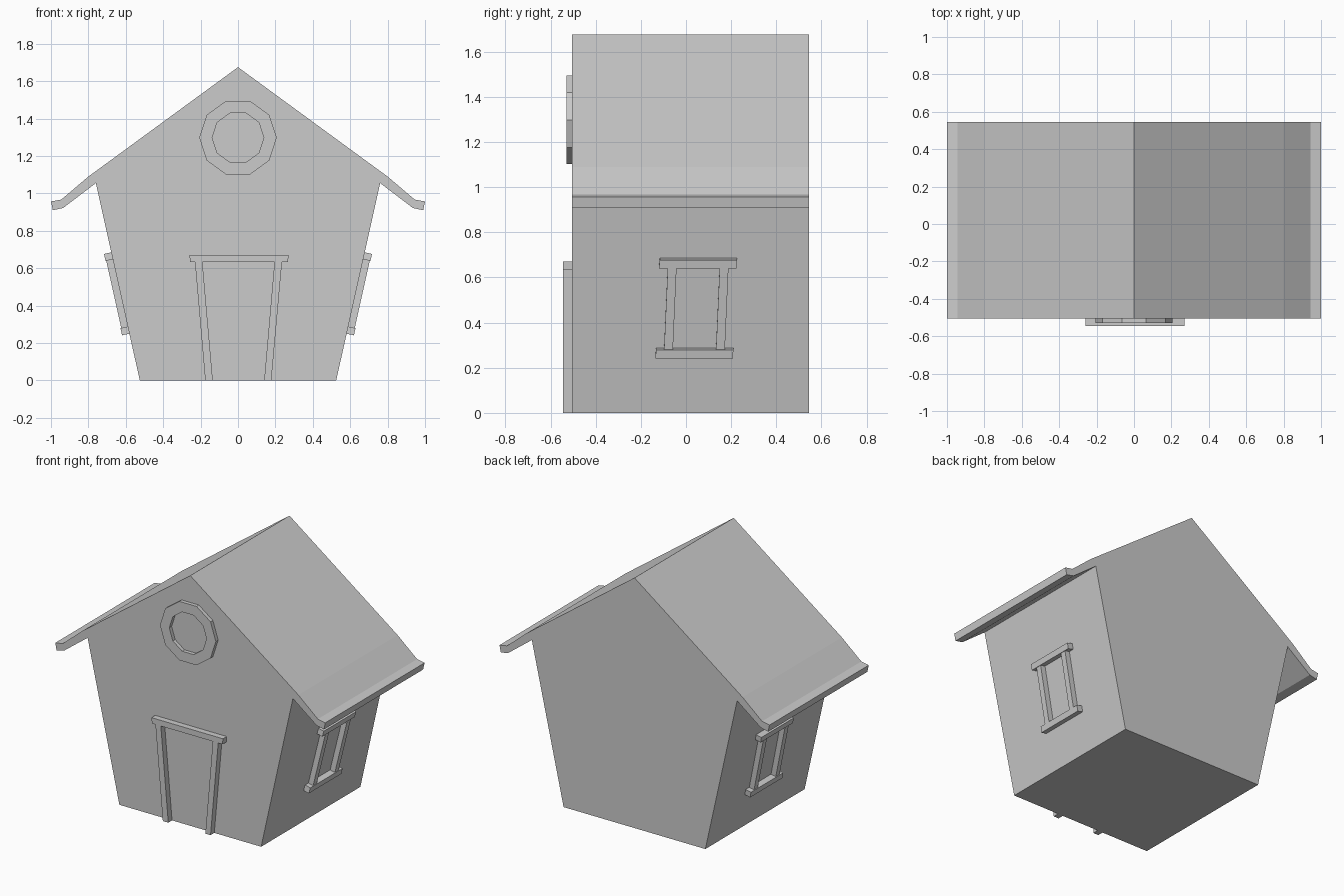
import bpy, bmesh
from math import cos, sin, pi
from mathutils import Vector

if "Cube" in bpy.data.objects:
    bpy.data.objects.remove(bpy.data.objects["Cube"])

FRONT, BACK = -0.505, 0.545
SLOPE = (0.76 - 0.525) / 1.055


def prism(name, points, vec, mirror=False):
    """Extrude a flat 3D outline along a vector into a closed solid."""
    bm = bmesh.new()
    face = bm.faces.new([bm.verts.new(p) for p in points])
    ext = bmesh.ops.extrude_face_region(bm, geom=[face], use_keep_orig=True)
    moved = [g for g in ext["geom"] if isinstance(g, bmesh.types.BMVert)]
    bmesh.ops.translate(bm, verts=moved, vec=Vector(vec))
    return finish(name, bm, mirror)


def finish(name, bm, mirror=False):
    bmesh.ops.recalc_face_normals(bm, faces=bm.faces)
    mesh = bpy.data.meshes.new(name)
    bm.to_mesh(mesh)
    bm.free()
    obj = bpy.data.objects.new(name, mesh)
    bpy.context.collection.objects.link(obj)
    if mirror:
        obj.modifiers.new("Mirror", 'MIRROR').use_mirror_merge = False
    return obj


def front_part(name, xz, depth):
    return prism(name, [(x, FRONT, z) for x, z in xz], (0, -depth, 0))


def side_part(name, yz, depth):
    """Trim lying on the leaning side wall, mirrored to the other side."""
    normal = Vector((1, 0, -SLOPE)).normalized() * depth
    return prism(name, [(0.525 + SLOPE * z, y, z) for y, z in yz], normal, True)


# House shell: leaning walls and flared roof as one profile
half = [(0.525, 0), (0.76, 1.055), (0.935, 0.922), (0.99, 0.91),
        (1.0, 0.957), (0.945, 0.967), (0.80, 1.09)]
outline = half + [(0, 1.675)] + [(-x, z) for x, z in reversed(half)]
prism("house_shell", [(x, FRONT, z) for x, z in outline], (0, BACK - FRONT, 0))

# Door frame
front_part("door_lintel", [(-0.255, 0.632), (0.267, 0.632), (0.27, 0.67), (-0.26, 0.67)], 0.04)
front_part("door_jamb_left", [(-0.175, 0), (-0.135, 0), (-0.19, 0.632), (-0.23, 0.632)], 0.04)
front_part("door_jamb_right", [(0.14, 0), (0.178, 0), (0.235, 0.632), (0.195, 0.632)], 0.04)

# Ten-sided gable window ring
bm = bmesh.new()
loops = []
for r, y in ((0.207, FRONT), (0.207, -0.53), (0.138, -0.53), (0.138, FRONT)):
    loops.append([bm.verts.new((r * cos(i * pi / 5), y, 1.298 + r * sin(i * pi / 5)))
                  for i in range(10)])
for k in range(4):
    a, b = loops[k], loops[(k + 1) % 4]
    for i in range(10):
        j = (i + 1) % 10
        bm.faces.new((a[i], a[j], b[j], b[i]))
finish("gable_window_ring", bm)

# Side window frames
side_part("window_lintel", [(-0.12, 0.648), (0.223, 0.648), (0.226, 0.685), (-0.116, 0.685)], 0.04)
side_part("window_sill", [(-0.136, 0.25), (0.207, 0.25), (0.21, 0.288), (-0.132, 0.288)], 0.04)
for name, shift in (("window_jamb_front", 0), ("window_jamb_back", 0.23)):
    side_part(name, [(-0.097 + shift, 0.288), (-0.058 + shift, 0.288),
                     (-0.042 + shift, 0.648), (-0.081 + shift, 0.648)], 0.036)
